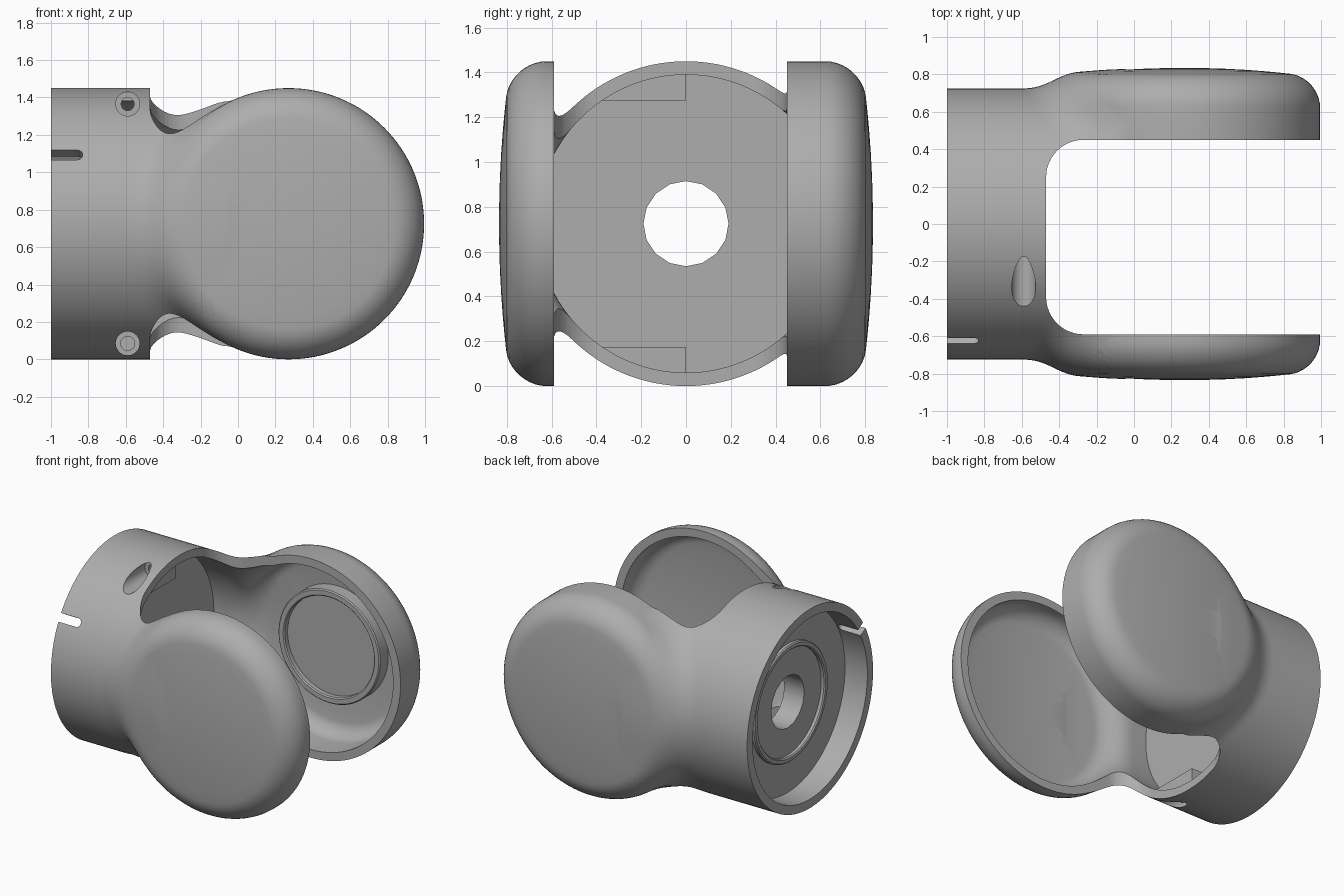
import bpy, bmesh, math
from mathutils import Vector

if "Cube" in bpy.data.objects:
    bpy.data.objects.remove(bpy.data.objects["Cube"])

ZC, DX = 0.725, 0.27          # axis height, centre of the round side covers
SLOT = (-0.59, 0.45)          # inner faces of the two arms

grey = bpy.data.materials.new("grey metal")
grey.diffuse_color = (0.42, 0.42, 0.42, 1)
grey.use_nodes = True
grey.node_tree.nodes["Principled BSDF"].inputs["Base Color"].default_value = grey.diffuse_color


def finish(name, bm):
    bmesh.ops.remove_doubles(bm, verts=bm.verts, dist=1e-5)
    bmesh.ops.recalc_face_normals(bm, faces=bm.faces)
    me = bpy.data.meshes.new(name)
    bm.to_mesh(me)
    bm.free()
    me.materials.append(grey)
    ob = bpy.data.objects.new(name, me)
    bpy.context.collection.objects.link(ob)
    return ob


def stack(name, rings, caps=True):
    """Bridge rings of points, capped or closed into a loop."""
    bm = bmesh.new()
    vs = [[bm.verts.new(p) for p in r] for r in rings]
    n = len(rings[0])
    pairs = list(zip(vs, vs[1:])) + ([] if caps else [(vs[-1], vs[0])])
    for a, b in pairs:
        for i in range(n):
            j = (i + 1) % n
            bm.faces.new((a[i], a[j], b[j], b[i]))
    if caps:
        bm.faces.new(vs[0])
        bm.faces.new(vs[-1])
    return finish(name, bm)


def lathe(name, profile, axis, centre, seg=96, caps=True):
    """Revolve (radius, height) points about the x or y axis."""
    rings = []
    for r, h in profile:
        ring = []
        for i in range(seg):
            a = 2 * math.pi * i / seg
            c, s = r * math.cos(a), r * math.sin(a)
            ring.append(Vector(centre) + Vector((h, c, s) if axis == 'x' else (c, h, s)))
        rings.append(ring)
    return stack(name, rings, caps)


def tube_ring(name, r0, r1, h0, h1, axis, centre):
    b = 0.008
    prof = [(r0, h0), (r0, h1 - b), (r0 + b, h1), (r1 - b, h1), (r1, h1 - b), (r1, h0)]
    if h1 < h0:
        prof = [(r0, h0), (r0, h1 + b), (r0 + b, h1), (r1 - b, h1), (r1, h1 + b), (r1, h0)]
    return lathe(name, prof, axis, centre, caps=False)


def boolean(ob, other, op):
    m = ob.modifiers.new(op, 'BOOLEAN')
    m.object, m.operation, m.solver = other, op, 'EXACT'
    bpy.context.view_layer.objects.active = ob
    bpy.ops.object.modifier_apply(modifier=m.name)
    bpy.data.objects.remove(other)


def cover_y(rd, t):
    """Half width of the domed drum at radius rd, inset by t."""
    R = 0.16 - t
    e = max(0.0, rd - 0.565)
    return 0.675 - 0.1 * rd * rd + math.sqrt(max(0.0, R * R - e * e))


def field(x, y, z, t):
    """Tube blended smoothly into the drum."""
    tube = max(math.hypot(y, z) - 0.725 + t, x + 0.15)
    rd, R = math.hypot(x - DX, z), 0.16 - t
    qx, qy = rd - 0.565, abs(y) - (0.675 - 0.1 * rd * rd)
    drum = math.hypot(max(qx, 0), max(qy, 0)) + min(max(qx, qy), 0) - R
    k = 0.16
    h = max(k - abs(tube - drum), 0)
    return min(tube, drum) - h * h / (4 * k)


def shell(name, t, x0):
    """Neck loft joined to the drum."""
    xs = [x0] + [x for x in (-0.9, -0.8, -0.7) if x > x0 + 0.01]
    xs += [-0.64 + 0.02 * i for i in range(36)]
    rings = []
    for x in xs:
        eps = 0.003 * min(1, max(0, (x + 0.12) / 0.1))
        ring = []
        for i in range(128):
            a = 2 * math.pi * i / 128
            c, s = math.cos(a), math.sin(a)
            lo, hi = 0.0, 1.2
            for _ in range(22):
                mid = (lo + hi) / 2
                if field(x, mid * c, mid * s, t) + eps < 0:
                    lo = mid
                else:
                    hi = mid
            ring.append((x, lo * c, ZC + lo * s))
        rings.append(ring)
    ob = stack(name, rings)
    rads = [0.06, 0.2, 0.32, 0.42, 0.5, 0.565]
    rads += [0.565 + (0.16 - t) * math.sin(math.pi * i / 20) for i in range(1, 11)]
    half = [(r, cover_y(r, t)) for r in rads]
    drum = lathe("drum", half + [(r, -y) for r, y in reversed(half)], 'y', (DX, 0, ZC), 128)
    boolean(ob, drum, 'UNION')
    return ob


# Main housing: outer shell, hollow arms and open tube end
body = shell("fork_housing", 0.0, -1.0)
boolean(body, shell("cavity", 0.06, -0.66), 'DIFFERENCE')
boolean(body, lathe("recess", [(0.66, -1.2), (0.66, -0.82)], 'x', (0, 0, ZC), 128), 'DIFFERENCE')

# Screw bosses inside the tube, top and bottom
for s in (1, -1):
    prof = [(0.0, 0.55), (-0.39, 0.55)]
    prof += [(-0.39 * (1 - i / 8), math.sqrt(0.69 ** 2 - (0.39 * (1 - i / 8)) ** 2)) for i in range(9)]
    boss = stack("boss", [[(x, y, ZC + s * h) for y, h in prof] for x in (-0.68, -0.5)])
    boolean(body, boss, 'UNION')

# Rounded gap between the two arms
R, (ya, yb) = 0.2, SLOT
outline = [(1.3, ya), (1.3, yb)]
for i in range(13):
    a = math.pi / 2 * (1 + i / 12)
    outline.append((-0.27 + R * math.cos(a), yb - R + R * math.sin(a)))
for i in range(13):
    a = math.pi * (1 + i / 24)
    outline.append((-0.27 + R * math.cos(a), ya + R + R * math.sin(a)))
gap = stack("gap", [[(x, y, z) for x, y in outline] for z in (-0.3, 1.8)])
boolean(body, gap, 'DIFFERENCE')

# Cable hole through the partition
boolean(body, lathe("hole", [(0.19, -0.95), (0.19, -0.55)], 'x', (0, 0, ZC), 16), 'DIFFERENCE')

# Screw pockets
for s in (1, -1):
    c = (-0.59, 0, ZC + s * 0.64)
    boolean(body, lathe("pocket", [(0.064, -0.95), (0.064, -0.14)], 'y', c, 32), 'DIFFERENCE')
    boolean(body, lathe("bore", [(0.035, -0.2), (0.035, 0.1)], 'y', c, 24), 'DIFFERENCE')

# Key slot at the tube end, cut radially
ang = math.radians(149.5)
out, tan = Vector((0, math.cos(ang), math.sin(ang))), Vector((0, -math.sin(ang), math.cos(ang)))
key = [(-1.2, 0.03), (-1.2, -0.03)]
key += [(-0.86 + 0.03 * math.cos(a), 0.03 * math.sin(a)) for a in
        [-math.pi / 2 + math.pi * i / 10 for i in range(11)]]
cut = stack("key", [[Vector((x, 0, ZC)) + out * d + tan * w for x, w in key] for d in (0.55, 0.85)])
boolean(body, cut, 'DIFFERENCE')

# Raised rings, bearing seat and a screw head
parts = [
    body,
    tube_ring("partition_ring", 0.385, 0.425, -0.81, -0.85, 'x', (0, 0, ZC)),
    tube_ring("bearing_ring", 0.36, 0.41, 0.78, 0.66, 'y', (DX, 0, ZC)),
    lathe("bearing_seat", [(0.365, 0.70), (0.365, 0.77)], 'y', (DX, 0, ZC)),
    lathe("screw_head", [(0.04, -0.22), (0.04, -0.12)], 'y', (-0.59, 0, ZC - 0.64), 24),
]

bpy.ops.object.select_all(action='DESELECT')
for ob in parts:
    ob.select_set(True)
bpy.context.view_layer.objects.active = body
bpy.ops.object.shade_smooth_by_angle(angle=math.radians(30))
